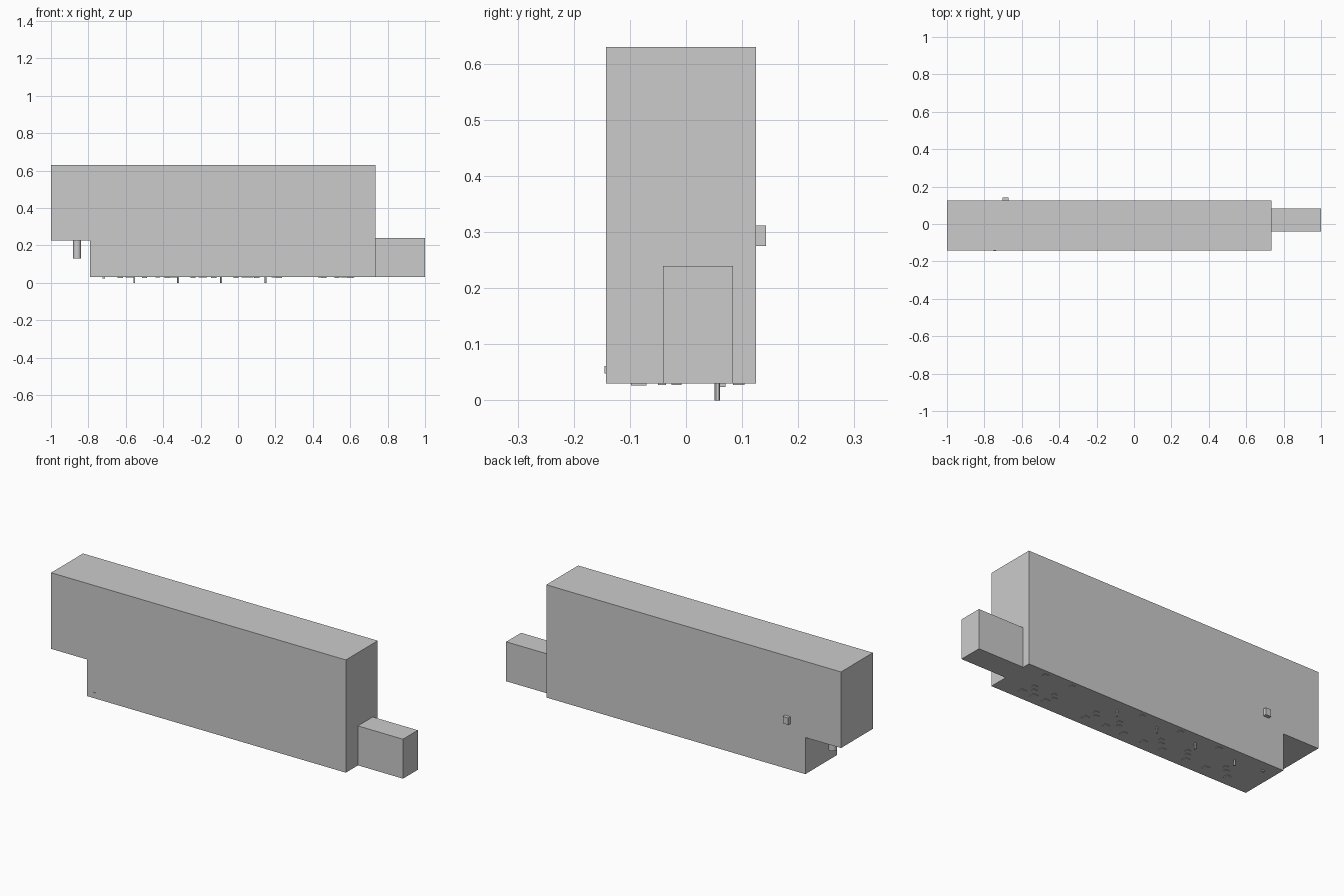
import bpy, bmesh

if "Cube" in bpy.data.objects:
    bpy.data.objects.remove(bpy.data.objects["Cube"])


def box(name, x0, x1, y0, y1, z0, z1):
    bm = bmesh.new()
    bmesh.ops.create_cube(bm, size=1)
    for v in bm.verts:
        v.co = (x1 if v.co.x > 0 else x0, y1 if v.co.y > 0 else y0, z1 if v.co.z > 0 else z0)
    return finish(name, bm)


def finish(name, bm):
    bmesh.ops.recalc_face_normals(bm, faces=bm.faces)
    mesh = bpy.data.meshes.new(name)
    bm.to_mesh(mesh)
    bm.free()
    obj = bpy.data.objects.new(name, mesh)
    bpy.context.collection.objects.link(obj)
    return obj


def cylinder(name, x, y, z0, z1, r, sides=24):
    bpy.ops.mesh.primitive_cylinder_add(vertices=sides, radius=r, depth=z1 - z0,
                                        location=(x, y, (z0 + z1) / 2))
    obj = bpy.context.object
    obj.name = name
    bpy.ops.object.shade_smooth_by_angle()
    return obj


# Main body: side profile with a step at the lower left, extruded across y
profile = [(-1, 0.225), (-0.79, 0.225), (-0.79, 0.03), (0.735, 0.03), (0.735, 0.63), (-1, 0.63)]
bm = bmesh.new()
face = bm.faces.new([bm.verts.new((x, -0.143, z)) for x, z in profile])
ext = bmesh.ops.extrude_face_region(bm, geom=[face])
bmesh.ops.translate(bm, vec=(0, 0.268, 0),
                    verts=[g for g in ext["geom"] if isinstance(g, bmesh.types.BMVert)])
finish("main_body", bm)

# Low end extension
box("end_block", 0.735, 1.0, -0.041, 0.084, 0.03, 0.24)

# Post under the step, knob on the back, small stud on the front
cylinder("step_post", -0.86, -0.007, 0.13, 0.225, 0.021)
box("back_knob", -0.702, -0.67, 0.125, 0.143, 0.275, 0.312)
box("front_stud", -0.75, -0.738, -0.145, -0.143, 0.048, 0.061)

# Row of thin pins on the underside
for x in (-0.555, -0.32, -0.09, 0.148):
    cylinder("bottom_pin", x, 0.056, 0.0, 0.03, 0.005, 12)
box("bottom_stub", -0.725, -0.71, 0.06, 0.07, 0.024, 0.03)

# Thin pads on the underside
for x in (-0.63, -0.5, -0.38, -0.24, -0.13, -0.01, 0.1, 0.22, 0.46, 0.53, 0.6):
    box("bottom_pad", x - 0.014, x + 0.014, -0.098, -0.07, 0.027, 0.03)
for x in (-0.59, -0.36, -0.2, 0.05, 0.19, 0.44, 0.56):
    box("bottom_strip_outer", x - 0.012, x + 0.012, -0.05, -0.036, 0.028, 0.03)
    box("bottom_strip_inner", x + 0.01, x + 0.034, -0.026, -0.008, 0.028, 0.03)
for x in (-0.43, -0.2, 0.03, 0.45, 0.61):
    box("bottom_strip_back", x - 0.012, x + 0.012, 0.084, 0.104, 0.028, 0.03)
